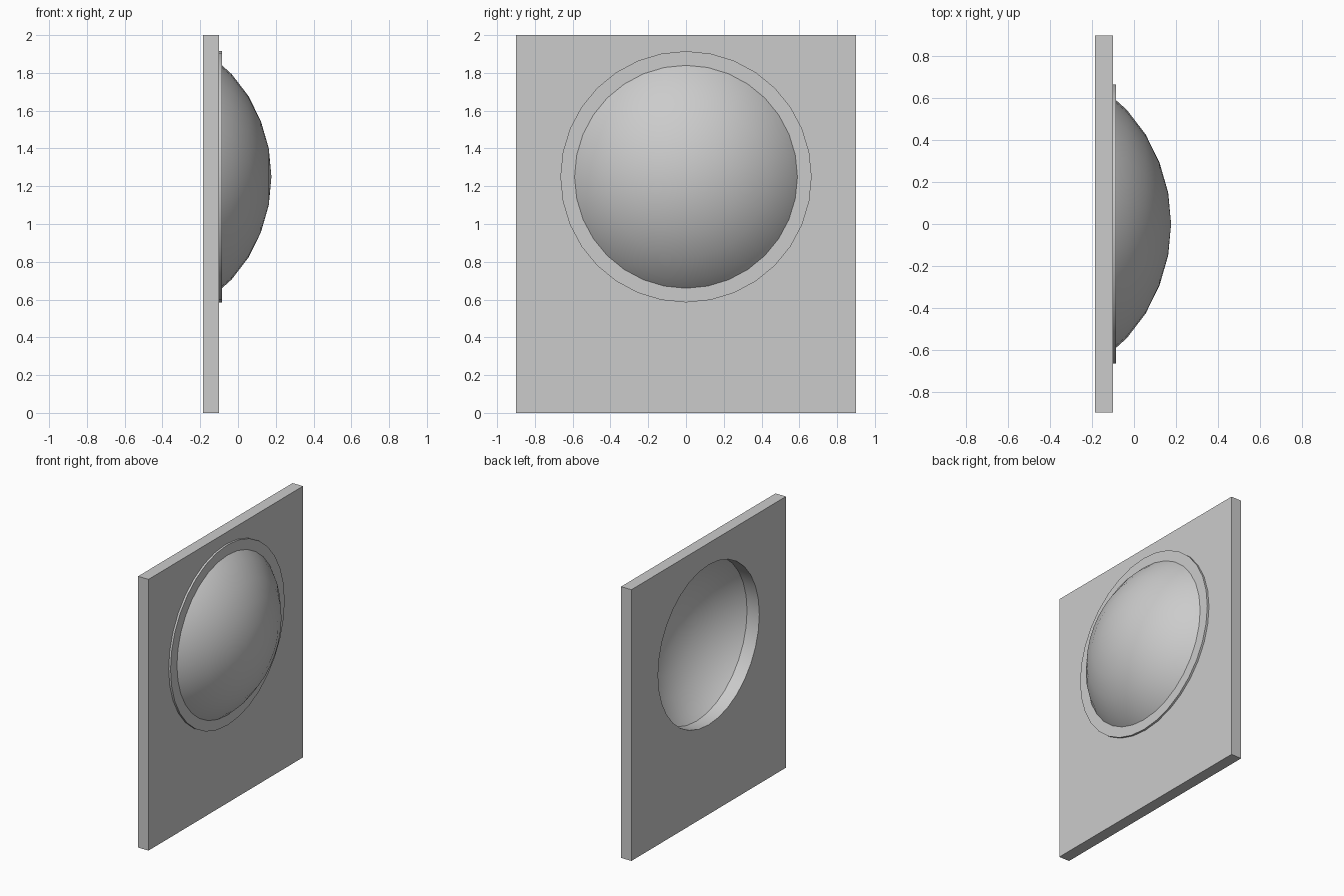
import bpy, bmesh, math

if "Cube" in bpy.data.objects:
    bpy.data.objects.remove(bpy.data.objects["Cube"])

CZ = 1.25                      # height of the dome axis
R_HOLE, R_RING = 0.59, 0.665
X_BACK, X_FRONT, X_RIM = -0.185, -0.10, -0.085
SIDES = 32


def finish(name, bm, smooth=False):
    bmesh.ops.recalc_face_normals(bm, faces=bm.faces)
    mesh = bpy.data.meshes.new(name)
    bm.to_mesh(mesh)
    bm.free()
    obj = bpy.data.objects.new(name, mesh)
    bpy.context.collection.objects.link(obj)
    if smooth:
        bpy.ops.object.select_all(action='DESELECT')
        obj.select_set(True)
        bpy.context.view_layer.objects.active = obj
        bpy.ops.object.shade_smooth_by_angle(angle=math.radians(30))
    return obj


def lathe(name, profile, closed=False):
    """Spin (x, radius) points around the horizontal dome axis."""
    bm = bmesh.new()
    verts = [bm.verts.new((x, 0, CZ + r)) for x, r in profile]
    pairs = list(zip(verts, verts[1:]))
    if closed:
        pairs.append((verts[-1], verts[0]))
    edges = [bm.edges.new(p) for p in pairs]
    bmesh.ops.spin(bm, geom=verts + edges, cent=(0, 0, CZ), axis=(1, 0, 0),
                   angle=math.tau, steps=SIDES)
    bmesh.ops.remove_doubles(bm, verts=bm.verts, dist=1e-4)
    return finish(name, bm, smooth=True)


# Wall panel with a round opening
bm = bmesh.new()
bmesh.ops.create_cube(bm, size=1)
bmesh.ops.scale(bm, vec=(X_FRONT - X_BACK, 1.8, 2), verts=bm.verts)
bmesh.ops.translate(bm, vec=((X_FRONT + X_BACK) / 2, 0, 1), verts=bm.verts)
panel = finish("wall_panel", bm)

cutter = lathe("opening_cutter", [(-0.4, 0), (-0.4, R_HOLE), (0.2, R_HOLE), (0.2, 0)])
cut = panel.modifiers.new("opening", 'BOOLEAN')
cut.operation = 'DIFFERENCE'
cut.solver = 'EXACT'
cut.object = cutter
cutter.hide_render = True
cutter.hide_viewport = True

# Flat trim ring around the opening
lathe("trim_ring", [(X_FRONT, R_HOLE), (X_FRONT, R_RING),
                    (X_RIM, R_RING), (X_RIM, R_HOLE)], closed=True)

# Thin bubble window bulging out of the ring
lathe("bubble_window", [(X_RIM, R_HOLE), (-0.033, 0.543), (0.055, 0.428),
                        (0.121, 0.295), (0.163, 0.15), (0.177, 0)])
